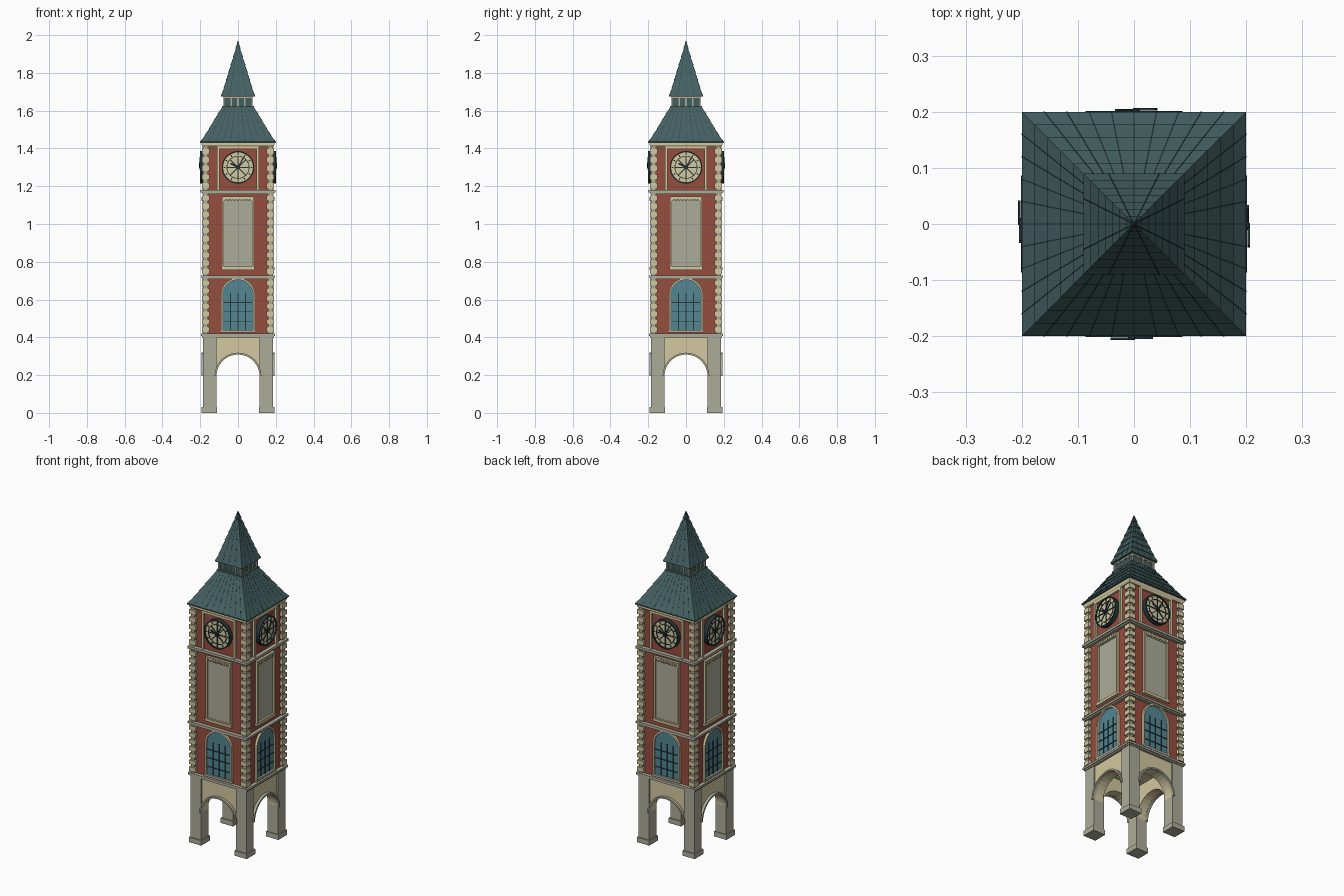
import bpy, bmesh, math
from mathutils import Matrix, Vector

if "Cube" in bpy.data.objects:
    bpy.data.objects.remove(bpy.data.objects["Cube"])


def material(name, rgb):
    m = bpy.data.materials.new(name)
    lin = [((c / 255 + 0.055) / 1.055) ** 2.4 for c in rgb]
    m.diffuse_color = (*lin, 1)
    m.use_nodes = True
    m.node_tree.nodes["Principled BSDF"].inputs["Base Color"].default_value = m.diffuse_color
    return m


BRICK = material("brick red", (150, 77, 62))
CREAM = material("cream stone", (212, 200, 160))
STONE = material("grey stone", (172, 172, 154))
GLASS = material("blue glass", (84, 134, 146))
ROOF = material("slate teal", (68, 96, 97))
DARK = material("dark iron", (36, 54, 58))

parts = {}


def part(name, mat):
    if name not in parts:
        parts[name] = (bmesh.new(), mat)
    return parts[name][0]


def four(k):
    return Matrix.Rotation(k * math.pi / 2, 3, 'Z')


def prism(name, mat, pts, depth):
    """Push a front-side outline back along y, repeated on all four sides."""
    bm = part(name, mat)
    for k in range(4):
        R = four(k)
        a = [bm.verts.new(R @ Vector(p)) for p in pts]
        b = [bm.verts.new(R @ (Vector(p) + Vector((0, depth, 0)))) for p in pts]
        n = len(pts)
        bm.faces.new(a)
        bm.faces.new(b[::-1])
        for i in range(n):
            j = (i + 1) % n
            bm.faces.new((a[i], b[i], b[j], a[j]))


def box(name, mat, x0, x1, y0, y1, z0, z1):
    prism(name, mat, [(x0, y0, z0), (x1, y0, z0), (x1, y0, z1), (x0, y0, z1)], y1 - y0)


def band(name, mat, inner, outer, y0, y1, closed=False):
    """Flat moulding between two matching outlines, on all four sides."""
    bm = part(name, mat)
    for k in range(4):
        R = four(k)
        rows = [[bm.verts.new(R @ Vector((p[0], y, p[1])))
                 for p, y in ((i, y0), (o, y0), (o, y1), (i, y1))]
                for i, o in zip(inner, outer)]
        n = len(rows)
        for s in range(n if closed else n - 1):
            a, b = rows[s], rows[(s + 1) % n]
            for c in range(4):
                d = (c + 1) % 4
                bm.faces.new((a[c], a[d], b[d], b[c]))
        if not closed:
            bm.faces.new(rows[0])
            bm.faces.new(rows[-1][::-1])


def loft(name, mat, profile):
    """Square rings (half width, height) joined into one solid."""
    bm = part(name, mat)
    rings = [[bm.verts.new((sx * h, sy * h, z)) for sx, sy in ((-1, -1), (1, -1), (1, 1), (-1, 1))]
             for h, z in profile]
    for a, b in zip(rings, rings[1:]):
        for i in range(4):
            j = (i + 1) % 4
            bm.faces.new((a[i], a[j], b[j], b[i]))
    bm.faces.new(rings[0][::-1])
    bm.faces.new(rings[-1])


def arc(r, cz, n=16, a0=math.pi, a1=0.0):
    return [(r * math.cos(a0 + (a1 - a0) * i / n), cz + r * math.sin(a0 + (a1 - a0) * i / n))
            for i in range(n + 1)]


def circle(r, cz, n=32):
    return arc(r, cz, n, 0, 2 * math.pi)[:-1]


def rect(hx, z0, z1):
    return [(-hx, z0), (hx, z0), (hx, z1), (-hx, z1)]


def at(pts, y):
    return [(x, y, z) for x, z in pts]


def bar(name, mat, ang, r0, r1, w, y0, y1, cz):
    """Radial bar on the clock face."""
    d, s = Vector((math.sin(ang), math.cos(ang))), Vector((math.cos(ang), -math.sin(ang)))
    pts = [d * r0 - s * w, d * r0 + s * w, d * r1 + s * w, d * r1 - s * w]
    prism(name, mat, [(p.x, y0, cz + p.y) for p in pts], y1 - y0)


# Open base: legs, plinths, arches
box("legs", STONE, .115, .185, -.185, -.115, .03, .40)
box("plinths", STONE, .11, .192, -.192, -.11, 0, .03)
prism("arch_walls", CREAM, at([(-.12, .195)] + arc(.115, .195) +
      [(.12, .195), (.12, .40), (-.12, .40)], -.177), .055)
band("arch_trim", STONE, arc(.114, .195), arc(.124, .195), -.193, -.175)
loft("base_ceiling", CREAM, [(.17, .385), (.17, .40)])

# Brick shaft and string courses
loft("brick_shaft", BRICK, [(.175, .41), (.175, 1.415)])
for z0, z1, h in ((.40, .408, .19), (.408, .42, .196), (.708, .716, .191), (.716, .728, .197),
                  (1.158, 1.166, .191), (1.166, 1.18, .198)):
    loft("ledges", STONE, [(h, z0), (h, z1)])
loft("cornice", CREAM, [(.186, 1.408), (.192, 1.418), (.192, 1.43)])

# Corner piers with quoins
box("corner_piers", STONE, .16, .184, -.184, -.16, .42, 1.41)
for z0, z1, n in ((.42, .708, 7), (.728, 1.158, 10), (1.18, 1.408, 5)):
    step = (z1 - z0) / n
    for i in range(n):
        z = z0 + step * (i + .2)
        box("quoins", CREAM, .15, .191, -.191, -.15, z, z + step * .62)

# Arched windows
SP = .625
outline = lambda r, z0: [(-r, z0)] + arc(r, SP) + [(r, z0)]
prism("window_glass", GLASS, at(outline(.082, .435), -.179), .006)
band("window_frame", CREAM, outline(.08, .435), outline(.09, .435), -.189, -.174)
box("window_sill", STONE, -.094, .094, -.191, -.174, .425, .438)
for x in (-.04, 0, .04):
    box("window_bars", DARK, x - .002, x + .002, -.183, -.178, .438, .635)
for z in (.482, .535, .585):
    box("window_bars", DARK, -.08, .08, -.183, -.178, z - .002, z + .002)

# Tall blank panels
prism("tall_panel", STONE, at(rect(.076, .77, 1.135), -.179), .006)
band("panel_frame", CREAM, rect(.074, .775, 1.13), rect(.084, .765, 1.145), -.189, -.174, True)
box("panel_sill", CREAM, -.088, .088, -.192, -.174, .757, .772)
for i in range(9):
    x = -.072 + i * .018
    box("panel_dentils", CREAM, x - .005, x + .005, -.193, -.178, 1.122, 1.142)

# Clock stage
CZ = 1.30
for s in (-1, 1):
    box("clock_pilasters", CREAM, s * .105 - .006, s * .105 + .006, -.188, -.174, 1.18, 1.41)
box("clock_lintel", CREAM, -.111, .111, -.187, -.174, 1.398, 1.41)
prism("clock_face", CREAM, at(circle(.08, CZ), -.195), .021)
band("clock_rim", DARK, circle(.079, CZ), circle(.086, CZ), -.201, -.174, True)
band("clock_ring", DARK, circle(.057, CZ), circle(.061, CZ), -.198, -.194, True)
for i in range(12):
    bar("clock_ticks", DARK, i * math.pi / 6, .065, .076, .003, -.198, -.194, CZ)
for i in range(8):
    bar("clock_spokes", DARK, i * math.pi / 4, .008, .058, .0025, -.199, -.194, CZ)
prism("clock_hub", DARK, at(circle(.011, CZ, 12), -.205), .011)
bar("clock_hands", DARK, math.radians(-62), 0, .045, .004, -.207, -.202, CZ)
bar("clock_hands", DARK, math.radians(30), 0, .062, .003, -.205, -.201, CZ)


# Stepped slate roofs with seams
def slate_roof(name, h0, z0, h1, z1, rows, seams, lip):
    prof = [(h0, z0)]
    for i in range(rows):
        lo, hi = i / rows, (i + 1) / rows
        a, b = h0 + (h1 - h0) * lo, h0 + (h1 - h0) * hi
        za, zb = z0 + (z1 - z0) * lo, z0 + (z1 - z0) * hi
        if i:
            prof.append((a, za))
        else:
            za += .006
            prof.append((a, za))
        b = max(b - lip, .0008)
        prof.append((b, zb))
        for k in range(1, seams):
            u = -1 + 2 * k / seams
            w = .0009
            prism(name + "_seams", DARK, [(u * a - w, -a - .0006, za), (u * a + w, -a - .0006, za),
                  (u * b + w, -b - .0006, zb), (u * b - w, -b - .0006, zb)], .002)
    loft(name, ROOF, prof)


slate_roof("lower_roof", .2, 1.43, .085, 1.62, 5, 10, .003)
slate_roof("spire", .09, 1.675, .001, 1.968, 7, 4, .003)

# Lantern between the roofs
loft("lantern_core", ROOF, [(.07, 1.61), (.07, 1.68)])
loft("lantern_base", ROOF, [(.084, 1.618), (.084, 1.626)])
box("lantern_posts", STONE, .068, .078, -.078, -.068, 1.626, 1.675)
for x in (-.036, 0, .036):
    box("lantern_posts", STONE, x - .004, x + .004, -.077, -.069, 1.626, 1.675)
box("lantern_rail", STONE, -.07, .07, -.076, -.069, 1.666, 1.675)

# Turn every part into an object
for name, (bm, mat) in parts.items():
    bmesh.ops.recalc_face_normals(bm, faces=bm.faces)
    me = bpy.data.meshes.new(name)
    bm.to_mesh(me)
    bm.free()
    me.materials.append(mat)
    bpy.context.collection.objects.link(bpy.data.objects.new(name, me))
